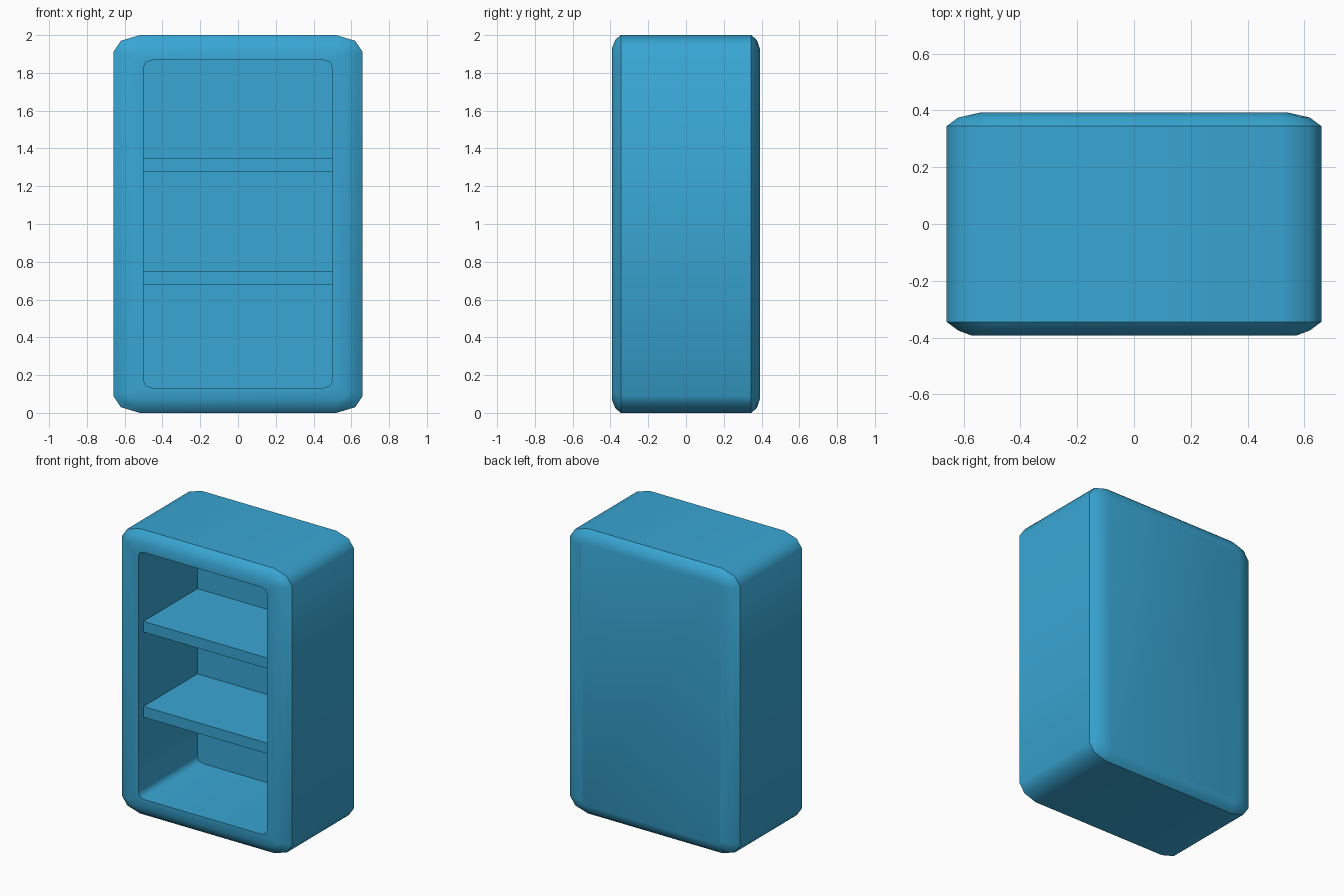
import bpy
import bmesh

if "Cube" in bpy.data.objects:
    bpy.data.objects.remove(bpy.data.objects["Cube"])

blue = bpy.data.materials.new("blue")
blue.diffuse_color = (0.04, 0.385, 0.66, 1.0)
blue.use_nodes = True
blue.node_tree.nodes["Principled BSDF"].inputs["Base Color"].default_value = blue.diffuse_color


def add_object(name, bm):
    bmesh.ops.recalc_face_normals(bm, faces=bm.faces)
    mesh = bpy.data.meshes.new(name)
    bm.to_mesh(mesh)
    bm.free()
    mesh.materials.append(blue)
    obj = bpy.data.objects.new(name, mesh)
    bpy.context.collection.objects.link(obj)
    return obj


def ring(bm, y, hx, hz, cut, mid):
    """Rectangle in the XZ plane with two-step rounded corners."""
    corner = [(hx, hz - cut[1]), (hx - mid[0], hz - mid[1]), (hx - cut[0], hz)]
    pts = list(corner)
    pts += [(-x, z) for x, z in reversed(corner)]
    pts += [(-x, -z) for x, z in corner]
    pts += [(x, -z) for x, z in reversed(corner)]
    return [bm.verts.new((x, y, 1.0 + z)) for x, z in pts]


# Cabinet shell: back, pillowed rim, sides, front frame and hollow interior
bm = bmesh.new()
profile = [
    # y, half width, half height, corner cut, corner midpoint, sharp edge
    (0.392, 0.545, 0.925, (0.03, 0.03), (0.009, 0.009), False),
    (0.375, 0.620, 0.975, (0.11, 0.08), (0.032, 0.026), False),
    (0.345, 0.660, 1.000, (0.14, 0.09), (0.040, 0.030), True),
    (-0.345, 0.660, 1.000, (0.14, 0.09), (0.040, 0.030), True),
    (-0.375, 0.620, 0.975, (0.11, 0.08), (0.032, 0.026), False),
    (-0.392, 0.575, 0.930, (0.03, 0.03), (0.009, 0.009), False),
    (-0.392, 0.500, 0.867, (0.045, 0.04), (0.012, 0.011), True),
    (0.265, 0.500, 0.867, (0.045, 0.04), (0.012, 0.011), True),
]
rings = [ring(bm, *p[:5]) for p in profile]
n = len(rings[0])
for a, b in zip(rings, rings[1:]):
    for i in range(n):
        j = (i + 1) % n
        bm.faces.new((a[i], a[j], b[j], b[i]))
bm.faces.new(rings[0])
bm.faces.new(rings[-1])
for f in bm.faces:
    f.smooth = True
for r, p in zip(rings, profile):
    if p[5]:
        for i in range(n):
            bm.edges.get((r[i], r[(i + 1) % n])).smooth = False
add_object("cabinet_shell", bm)

# Two shelves, slightly let into the side and back walls
for name, z0, z1 in (("lower_shelf", 0.677, 0.752), ("upper_shelf", 1.275, 1.35)):
    bm = bmesh.new()
    bmesh.ops.create_cube(bm, size=1.0)
    bmesh.ops.scale(bm, vec=(1.004, 0.605, z1 - z0), verts=bm.verts)
    bmesh.ops.translate(bm, vec=(0, -0.0325, (z0 + z1) / 2), verts=bm.verts)
    add_object(name, bm)
